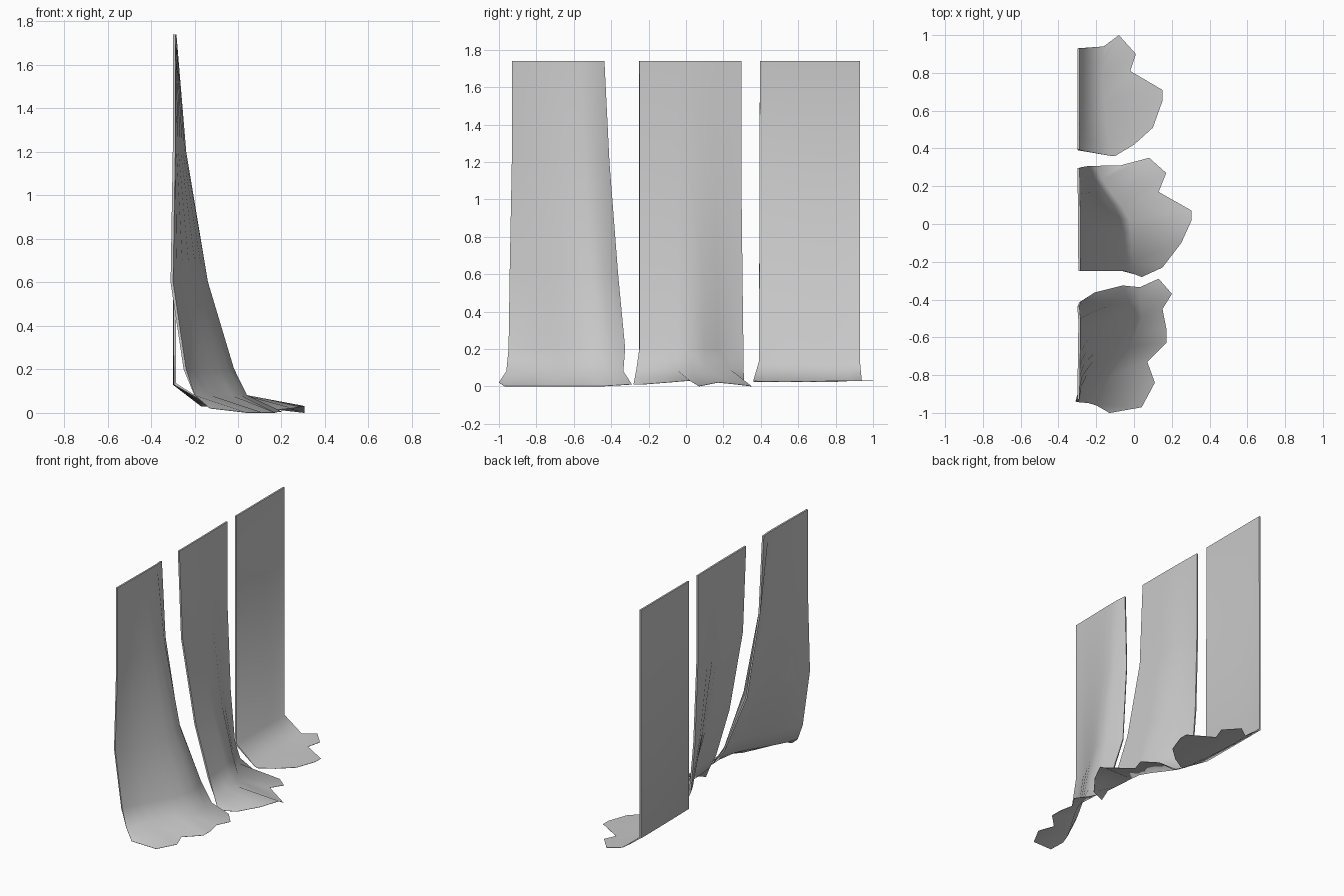
import bpy
import math

cube = bpy.data.objects.get("Cube")
if cube:
    bpy.data.objects.remove(cube, do_unlink=True)

GREY = (0.58, 0.58, 0.58, 1)
grey = bpy.data.materials.new("plain_grey")
grey.use_nodes = True
grey.diffuse_color = GREY
grey.node_tree.nodes["Principled BSDF"].inputs["Base Color"].default_value = GREY


def sheet(name, rows, bulge, rim, rim_z):
    """Hanging sheet. Rows: (z, y start, y end, back x, front x, x of last edge).
    The bulge blends back to front across the width; rim is the splayed foot edge."""
    n = len(rim)
    verts = []
    for z, y0, y1, back, front, edge in rows:
        xs = [back + w * (front - back) for w in bulge] + [edge]
        verts += [(x, y0 + (y1 - y0) * i / (n - 1), z) for i, x in enumerate(xs)]
    verts += [(x, y, z) for (x, y), z in zip(rim, rim_z)]
    faces = [(r * n + c, r * n + n + c, r * n + n + c + 1, r * n + c + 1)
             for r in range(len(rows)) for c in range(n - 1)]
    mesh = bpy.data.meshes.new(name)
    mesh.from_pydata(verts, [], faces)
    mesh.materials.append(grey)
    obj = bpy.data.objects.new(name, mesh)
    bpy.context.collection.objects.link(obj)
    bpy.ops.object.select_all(action='DESELECT')
    obj.select_set(True)
    bpy.context.view_layer.objects.active = obj
    # Wall has thickness, foot tapers to a thin edge
    wall = obj.vertex_groups.new(name="wall")
    wall.add([v.index for v in mesh.vertices if v.co.z > .12], 1, 'REPLACE')
    solid = obj.modifiers.new("thickness", 'SOLIDIFY')
    solid.thickness = 0.012
    solid.offset = 1
    solid.vertex_group = wall.name
    solid.thickness_vertex_group = 0.15
    bpy.ops.object.modifier_apply(modifier=solid.name)
    bpy.ops.object.shade_smooth_by_angle(angle=math.radians(60))


# Front sheet, sweeping out toward its inner edge, which folds back
sheet("front_sheet",
      [(1.74, -.93, -.44, -.30, -.295, -.30), (1.2, -.93, -.415, -.30, -.25, -.29),
       (.6, -.94, -.37, -.31, -.15, -.22), (.2, -.945, -.33, -.25, -.03, -.07),
       (.08, -.96, -.335, -.20, .04, .03)],
      [0, .12, .3, .5, .7, .88, 1, .97],
      [(-.13, -1), (.04, -.97), (.11, -.84), (.07, -.73), (.17, -.63),
       (.17, -.55), (.15, -.45), (.2, -.37), (.13, -.29)],
      [.02, 0, 0, 0, 0, 0, 0, .005, .01])

# Middle sheet, swept out on one side
sheet("middle_sheet",
      [(1.74, -.25, .295, -.30, -.295, -.30), (1.13, -.25, .295, -.30, -.27, -.30),
       (.55, -.25, .30, -.30, -.165, -.28), (.2, -.25, .303, -.26, -.06, -.25),
       (.09, -.265, .307, -.22, 0, -.20)],
      [1, .97, .94, .92, .88, .7, .45, .22],
      [(.04, -.28), (.15, -.23), (.25, -.1), (.305, .02), (.305, .07),
       (.13, .17), (.17, .27), (.08, .35), (-.07, .31)],
      [.01, .01, .02, .03, 0, .02, .01, 0, .02])

# Rear sheet, flat, sloping into a level foot
sheet("rear_sheet",
      [(1.74, .395, .93, -.30, -.30, -.30), (.13, .39, .93, -.30, -.295, -.30),
       (.03, .36, .94, -.17, -.12, -.16)],
      [1, .7, .5, .35, .2, .1, 0, 0],
      [(-.1, .36), (0, .42), (.1, .51), (.15, .65), (.15, .71),
       (-.02, .81), (.01, .9), (-.08, 1), (-.13, .963)],
      [.025] * 6 + [.03] * 3)
